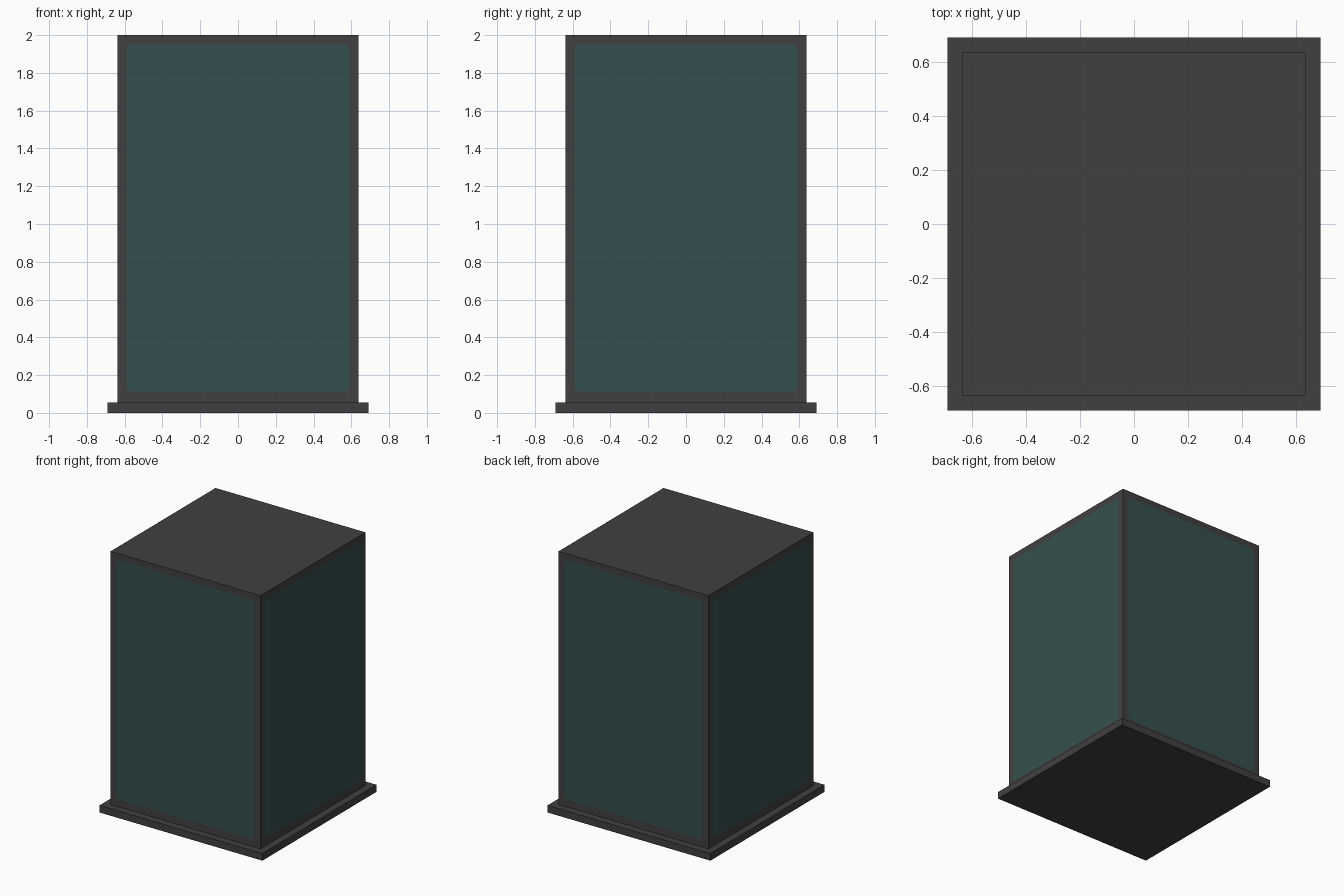
import bpy, bmesh
from math import cos, sin, pi
from mathutils import Matrix, Vector

cube = bpy.data.objects.get("Cube")
if cube:
    bpy.data.objects.remove(cube, do_unlink=True)

HALF, BASE_HALF, BASE_TOP, TOP = 0.637, 0.692, 0.055, 2.0
PANEL_HALF, PANEL_LOW, PANEL_HIGH = 0.588, 0.112, 1.95
RADIUS, STEPS = 0.025, 5


def material(name, color):
    mat = bpy.data.materials.new(name)
    mat.use_nodes = True
    mat.diffuse_color = (*color, 1)
    mat.node_tree.nodes["Principled BSDF"].inputs["Base Color"].default_value = (*color, 1)
    return mat


def finish(bm, name, *mats):
    bmesh.ops.remove_doubles(bm, verts=bm.verts[:], dist=0.0001)
    bmesh.ops.recalc_face_normals(bm, faces=bm.faces[:])
    mesh = bpy.data.meshes.new(name)
    bm.to_mesh(mesh)
    bm.free()
    for mat in mats:
        mesh.materials.append(mat)
    obj = bpy.data.objects.new(name, mesh)
    bpy.context.collection.objects.link(obj)


def add_side(bm, turn):
    """One wall: a frame around an inset panel with rounded corners."""
    def vert(x, z):
        return bm.verts.new(turn @ Vector((x, -HALF, z)))

    corners, arcs = [], []
    for i, (sx, sz) in enumerate([(1, 1), (-1, 1), (-1, -1), (1, -1)]):
        corners.append(vert(sx * HALF, TOP if sz > 0 else BASE_TOP))
        cx = sx * (PANEL_HALF - RADIUS)
        cz = PANEL_HIGH - RADIUS if sz > 0 else PANEL_LOW + RADIUS
        angles = [(i + s / STEPS) * pi / 2 for s in range(STEPS + 1)]
        arcs.append([vert(cx + RADIUS * cos(a), cz + RADIUS * sin(a)) for a in angles])
    for i in range(4):
        j = (i + 1) % 4
        for a, b in zip(arcs[i], arcs[i][1:]):
            bm.faces.new((corners[i], b, a))
        bm.faces.new((corners[i], corners[j], arcs[j][0], arcs[i][-1]))
    bm.faces.new([v for arc in arcs for v in arc]).material_index = 1


frame = material("dark grey frame", (0.052, 0.051, 0.051))
panel = material("dark teal panel", (0.036, 0.078, 0.077))

# Tall case: four panelled walls, roof and floor
bm = bmesh.new()
for k in range(4):
    add_side(bm, Matrix.Rotation(k * pi / 2, 3, "Z"))
for z in (BASE_TOP, TOP):
    bm.faces.new([bm.verts.new((x * HALF, y * HALF, z))
                  for x, y in ((-1, -1), (1, -1), (1, 1), (-1, 1))])
finish(bm, "case", frame, panel)

# Wider plinth under the case
bm = bmesh.new()
bmesh.ops.create_cube(bm, size=1, matrix=Matrix.Translation((0, 0, BASE_TOP / 2))
                      @ Matrix.Diagonal((2 * BASE_HALF, 2 * BASE_HALF, BASE_TOP, 1)))
finish(bm, "plinth", frame)
